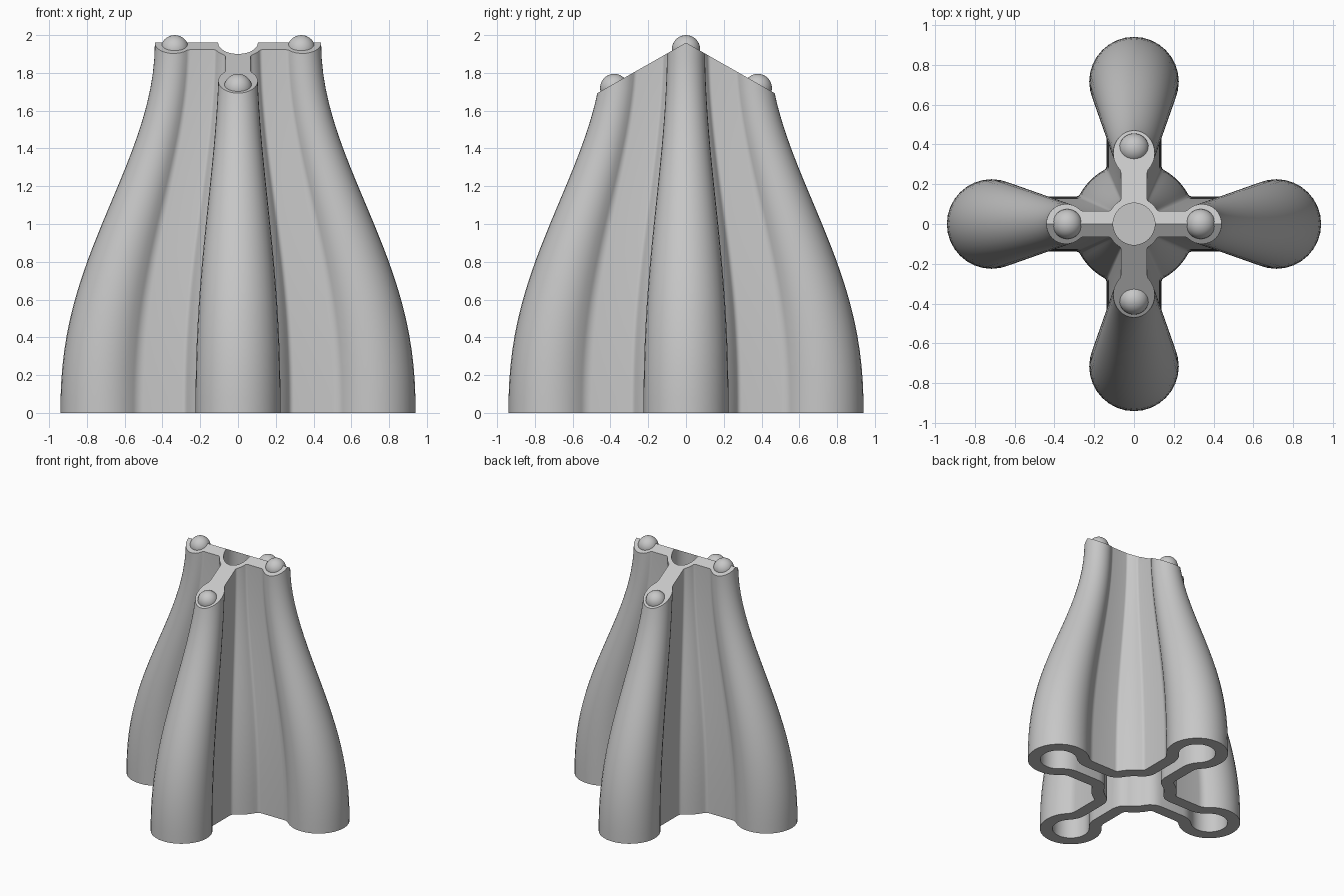
import bpy, bmesh
from math import pi, cos, sin, sqrt, atan2, radians

if "Cube" in bpy.data.objects:
    bpy.data.objects.remove(bpy.data.objects["Cube"])

RIDGE, SLOPE, CAVITY_TOP = 1.96, 0.57, 1.5

grey = bpy.data.materials.new("plain grey")
grey.use_nodes = True
grey.diffuse_color = (0.57, 0.57, 0.57, 1)
grey.node_tree.nodes["Principled BSDF"].inputs["Base Color"].default_value = grey.diffuse_color


def arc(cx, cy, r, a, b, n):
    return [(cx + r * cos(a + (b - a) * i / n), cy + r * sin(a + (b - a) * i / n))
            for i in range(n + 1)]


def section(z, hollow=False):
    """Four-armed outline: round lobes joined to a hub by filleted necks."""
    t = min(z / RIDGE, 1)
    k = 0.5 + 0.5 * cos(pi * t ** 1.15)          # 1 at the base, 0 at the ridge

    def mix(top, base):
        return top + (base - top) * k
    lobe, neck, hub = mix(0.1, 0.225), mix(0.065, 0.137), mix(0.135, 0.31)
    f, g = mix(0.03, 0.08), mix(0.02, 0.03)
    c = mix(0.44, 0.94) - lobe
    fx = c - sqrt((lobe + f) ** 2 - (neck + f) ** 2)
    gx = sqrt((hub + g) ** 2 - (neck + g) ** 2)
    fy, gy = neck + f, neck + g
    wall = 0.67 * neck if hollow else 0
    a, b = atan2(fy, fx - c), atan2(gy, gx)
    half = arc(c, 0, lobe - wall, 0, a, 12)
    half += arc(fx, fy, f + wall, a + pi, 1.5 * pi, 6)[1:]
    half += arc(gx, gy, g + wall, 1.5 * pi, b + pi, 4)
    half += arc(0, 0, hub - wall, b, pi / 4, 4)[1:]
    arm = [(x, -y) for x, y in reversed(half)] + half[1:-1]
    ring = []
    for q in range(4):
        s, co = sin(q * pi / 2), cos(q * pi / 2)
        ring += [(x * co - y * s, x * s + y * co, z) for x, y in arm]
    return ring


def finish(bm, name):
    bmesh.ops.recalc_face_normals(bm, faces=bm.faces[:])
    mesh = bpy.data.meshes.new(name)
    bm.to_mesh(mesh)
    bm.free()
    obj = bpy.data.objects.new(name, mesh)
    bpy.context.collection.objects.link(obj)
    mesh.materials.append(grey)
    return obj


def smooth(obj):
    bpy.ops.object.select_all(action='DESELECT')
    obj.select_set(True)
    bpy.context.view_layer.objects.active = obj
    bpy.ops.object.shade_smooth_by_angle(angle=radians(30))


# Flared body: one skin running down the cavity, across the foot and up outside
bm = bmesh.new()
steps = 24
sections = [section(CAVITY_TOP * (1 - i / steps), True) for i in range(steps + 1)]
sections += [section(RIDGE * i / steps) for i in range(steps + 1)]
sections.append([(x, y, RIDGE + 0.1) for x, y, z in sections[-1]])
rings = [[bm.verts.new(p) for p in s] for s in sections]
for low, high in zip(rings, rings[1:]):
    for i in range(len(low)):
        j = (i + 1) % len(low)
        bm.faces.new((low[i], low[j], high[j], high[i]))
bm.faces.new(rings[0])
bm.faces.new(rings[-1])

# Gabled top
for side in (1, -1):
    bmesh.ops.bisect_plane(bm, geom=bm.verts[:] + bm.edges[:] + bm.faces[:], dist=1e-5,
                           plane_co=(0, 0, RIDGE), plane_no=(0, side * SLOPE, 1),
                           clear_outer=True)
    bmesh.ops.holes_fill(bm, edges=[e for e in bm.edges if e.is_boundary], sides=0)
body = finish(bm, "flared_body")

# Round socket in the hub
bm = bmesh.new()
bmesh.ops.create_cone(bm, cap_ends=True, segments=48, radius1=0.105, radius2=0.105, depth=0.5)
bmesh.ops.translate(bm, verts=bm.verts, vec=(0, 0, 1.85))
cutter = finish(bm, "socket_cutter")
cutter.hide_render = True
mod = body.modifiers.new("socket", 'BOOLEAN')
mod.operation, mod.solver, mod.object = 'DIFFERENCE', 'EXACT', cutter
bpy.context.view_layer.objects.active = body
bpy.ops.object.modifier_apply(modifier=mod.name)
bpy.data.objects.remove(cutter)
smooth(body)

# Ball on the end of each arm
for name, x, y, z in (("left", 0.335, 0, 1.925), ("right", -0.335, 0, 1.925),
                      ("front", 0, -0.38, 1.72), ("back", 0, 0.38, 1.72)):
    bm = bmesh.new()
    bmesh.ops.create_uvsphere(bm, u_segments=32, v_segments=16, radius=0.075)
    ball = finish(bm, name + "_ball")
    ball.location = (x, y, z)
    smooth(ball)
